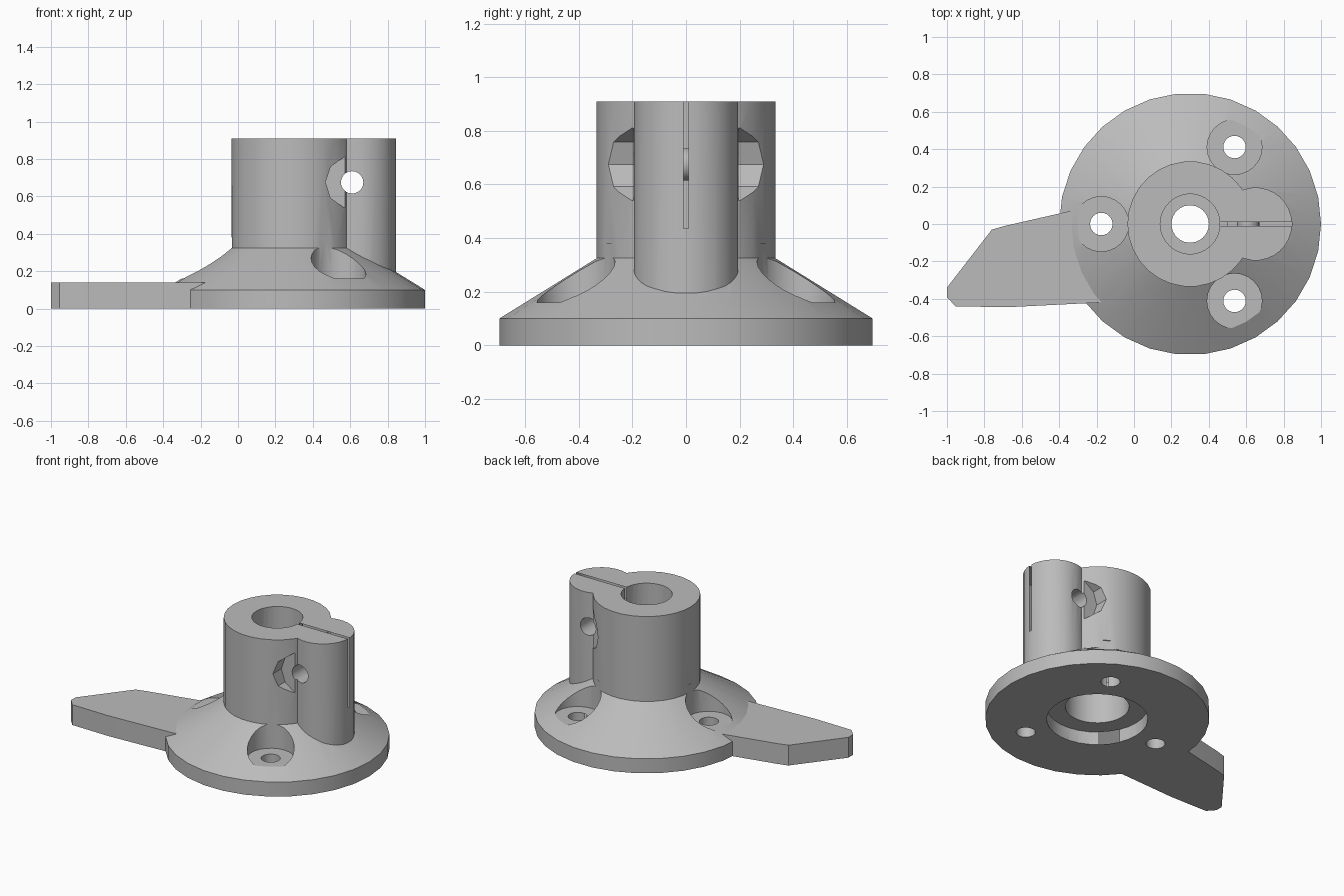
import bpy, bmesh, math
from mathutils import Matrix, Vector

default = bpy.data.objects.get("Cube")
if default:
    bpy.data.objects.remove(default, do_unlink=True)

grey = bpy.data.materials.new("plain grey")
grey.use_nodes = True
colour = (0.5, 0.5, 0.5, 1)
grey.diffuse_color = colour
grey.node_tree.nodes["Principled BSDF"].inputs["Base Color"].default_value = colour

CX = 0.30            # axis of the hub
SCREW_X, SCREW_Z = 0.61, 0.675
BOLT_RING = 0.475


def finish(bm, name):
    bmesh.ops.recalc_face_normals(bm, faces=bm.faces)
    mesh = bpy.data.meshes.new(name)
    bm.to_mesh(mesh)
    bm.free()
    mesh.materials.append(grey)
    ob = bpy.data.objects.new(name, mesh)
    bpy.context.collection.objects.link(ob)
    return ob


def prism(name, points, z0, z1):
    bm = bmesh.new()
    face = bm.faces.new([bm.verts.new((x, y, z0)) for x, y in points])
    top = bmesh.ops.extrude_face_region(bm, geom=[face])["geom"]
    verts = [v for v in top if isinstance(v, bmesh.types.BMVert)]
    bmesh.ops.translate(bm, verts=verts, vec=(0, 0, z1 - z0))
    return finish(bm, name)


def circle(x, y, r, sides=30):
    turn = math.tau / sides
    return [(x + r * math.cos(i * turn), y + r * math.sin(i * turn)) for i in range(sides)]


def cylinder(name, x, y, r, z0, z1, sides=30):
    return prism(name, circle(x, y, r, sides), z0, z1)


def lathe(name, profile, sides=30):
    bm = bmesh.new()
    verts = [bm.verts.new((CX + r, 0, z)) for r, z in profile]
    edges = [bm.edges.new(pair) for pair in zip(verts, verts[1:])]
    bmesh.ops.spin(bm, geom=verts + edges, cent=(CX, 0, 0), axis=(0, 0, 1),
                   angle=math.tau, steps=sides)
    bmesh.ops.remove_doubles(bm, verts=bm.verts, dist=0.0001)
    return finish(bm, name)


def cross_cylinder(name, r, y0, y1, sides):
    # cylinder lying along y at the clamp screw
    ob = cylinder(name, 0, 0, r, y0, y1, sides)
    ob.data.transform(Matrix.Translation((SCREW_X, 0, SCREW_Z)) @ Matrix.Rotation(-math.pi / 2, 4, "X"))
    return ob


def combine(target, tool, operation):
    tool.hide_render = True
    mod = target.modifiers.new(tool.name, "BOOLEAN")
    mod.operation = operation
    mod.solver = "EXACT"
    mod.object = tool
    bpy.context.view_layer.objects.active = target
    bpy.ops.object.modifier_apply(modifier=mod.name)
    bpy.data.objects.remove(tool, do_unlink=True)


# Flange, cone and hub in one turned solid
hub = lathe("clamp_hub", [(0, 0), (0.70, 0), (0.70, 0.10), (0.335, 0.325),
                          (0.335, 0.91), (0, 0.91)])

# Clamp lobe beside the hub
combine(hub, cylinder("clamp_lobe", 0.65, 0, 0.195, 0.15, 0.91), "UNION")

# Pointer arm on the flange
arm = [(-0.25, 0.09), (-0.69, -0.01), (-0.76, -0.03), (-1.0, -0.34), (-1.0, -0.39),
       (-0.955, -0.44), (-0.68, -0.445), (-0.10, -0.416)]
combine(hub, prism("pointer_arm", arm, 0, 0.14), "UNION")

# Stepped centre bore: recess, lower bore, narrow web, upper bore
for name, r, z0, z1 in (("base_recess", 0.316, -0.1, 0.09), ("lower_bore", 0.20, -0.1, 0.37),
                        ("web_hole", 0.10, 0.3, 0.6), ("upper_bore", 0.16, 0.43, 1.0)):
    combine(hub, cylinder(name, CX, 0, r, z0, z1), "DIFFERENCE")

# Three counterbored mounting holes
for degrees in (60, 180, 300):
    a = math.radians(degrees)
    x, y = CX + BOLT_RING * math.cos(a), BOLT_RING * math.sin(a)
    combine(hub, cylinder("bolt_head_pocket", x, y, 0.147, 0.16, 0.38, 24), "DIFFERENCE")
    combine(hub, cylinder("bolt_hole", x, y, 0.06, -0.1, 0.3, 24), "DIFFERENCE")

# Clamp slot
slot = [(0.40, -0.01), (0.9, -0.01), (0.9, 0.01), (0.40, 0.01)]
combine(hub, prism("clamp_slot", slot, 0.435, 1.0), "DIFFERENCE")

# Clamp screw hole with a seat on each side
combine(hub, cross_cylinder("screw_hole", 0.06, -0.5, 0.5, 20), "DIFFERENCE")
for y0, y1 in ((-0.5, -0.196), (0.196, 0.5)):
    combine(hub, cross_cylinder("screw_seat", 0.142, y0, y1, 10), "DIFFERENCE")

# Smooth round walls, sharp corners
bpy.ops.object.select_all(action="DESELECT")
hub.select_set(True)
bpy.context.view_layer.objects.active = hub
bpy.ops.object.shade_smooth_by_angle(angle=math.radians(25))
